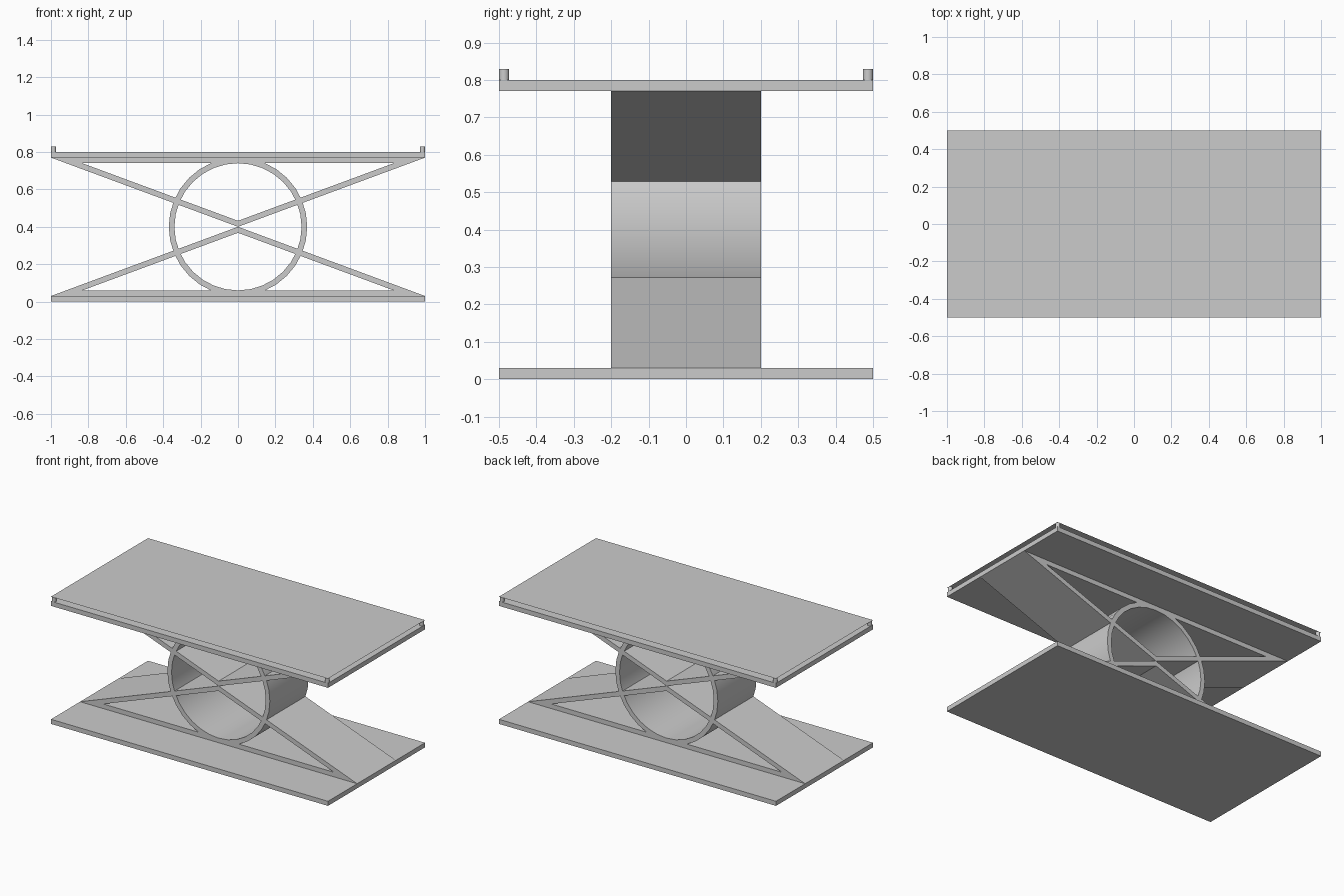
import bpy
import bmesh
from math import cos, sin, pi, hypot

if "Cube" in bpy.data.objects:
    bpy.data.objects.remove(bpy.data.objects["Cube"], do_unlink=True)

# Single material
GREY = (0.6, 0.6, 0.6, 1.0)
grey = bpy.data.materials.new("light_grey")
grey.use_nodes = True
grey.diffuse_color = GREY
grey.node_tree.nodes["Principled BSDF"].inputs["Base Color"].default_value = GREY

LENGTH, WIDTH, SLAB = 2.0, 1.0, 0.03
MID, TOP, GLASS = 0.4, 0.8, 0.83
DEPTH, BAR = 0.4, 0.03


def add_object(name, bm, smooth=False):
    bmesh.ops.recalc_face_normals(bm, faces=bm.faces)
    mesh = bpy.data.meshes.new(name)
    bm.to_mesh(mesh)
    bm.free()
    mesh.materials.append(grey)
    obj = bpy.data.objects.new(name, mesh)
    bpy.context.collection.objects.link(obj)
    if smooth:
        bpy.ops.object.select_all(action="DESELECT")
        obj.select_set(True)
        bpy.context.view_layer.objects.active = obj
        bpy.ops.object.shade_smooth_by_angle()
    return obj


def slab(name, z):
    bm = bmesh.new()
    bmesh.ops.create_cube(bm, size=1)
    bmesh.ops.scale(bm, vec=(LENGTH, WIDTH, SLAB), verts=bm.verts)
    bmesh.ops.translate(bm, vec=(0, 0, z + SLAB / 2), verts=bm.verts)
    add_object(name, bm)


def hollow_frame(name, outer, inner, smooth=False):
    """Extrude the band between two matching (x, z) outlines along y."""
    bm = bmesh.new()
    loops = [[bm.verts.new((x, y, z)) for x, z in outline]
             for outline, y in ((outer, -DEPTH / 2), (outer, DEPTH / 2),
                                (inner, DEPTH / 2), (inner, -DEPTH / 2))]
    n = len(outer)
    for a, b in zip(loops, loops[1:] + loops[:1]):
        for i in range(n):
            j = (i + 1) % n
            bm.faces.new((a[i], a[j], b[j], b[i]))
    add_object(name, bm, smooth)


def circle(radius, count=32):
    return [(radius * cos(2 * pi * i / count), MID + radius * sin(2 * pi * i / count))
            for i in range(count)]


# Bottom and top boards
slab("base_board", 0)
slab("upper_board", TOP - SLAB)

# Triangular braces meeting point to point, each with an even bar thickness
rise = MID - SLAB
slope = rise / (LENGTH / 2)
inner_peak = MID - BAR * hypot(1, slope)
inner_half = (inner_peak - SLAB - BAR) / slope
outer = [(-LENGTH / 2, SLAB), (LENGTH / 2, SLAB), (0, MID)]
inner = [(-inner_half, SLAB + BAR), (inner_half, SLAB + BAR), (0, inner_peak)]
hollow_frame("lower_brace", outer, inner)
hollow_frame("upper_brace", [(x, TOP - z) for x, z in outer],
             [(x, TOP - z) for x, z in inner])

# Central ring
hollow_frame("centre_ring", circle(rise), circle(rise - BAR), smooth=True)

# Corner pegs carrying the thin top sheet
PEG = 0.0135
for sx, side in ((-1, "right"), (1, "left")):
    for sy, end in ((-1, "front"), (1, "back")):
        bm = bmesh.new()
        bmesh.ops.create_cone(bm, cap_ends=True, segments=24, radius1=PEG,
                              radius2=PEG, depth=GLASS - TOP)
        bmesh.ops.translate(bm, verts=bm.verts,
                            vec=(sx * (LENGTH / 2 - PEG), sy * (WIDTH / 2 - PEG),
                                 (TOP + GLASS) / 2))
        add_object(f"{end}_{side}_peg", bm, smooth=True)

# Thin top sheet
bm = bmesh.new()
bmesh.ops.create_grid(bm, x_segments=1, y_segments=1, size=0.5)
bmesh.ops.scale(bm, vec=(LENGTH, WIDTH, 1), verts=bm.verts)
bmesh.ops.translate(bm, vec=(0, 0, GLASS), verts=bm.verts)
add_object("top_sheet", bm)
